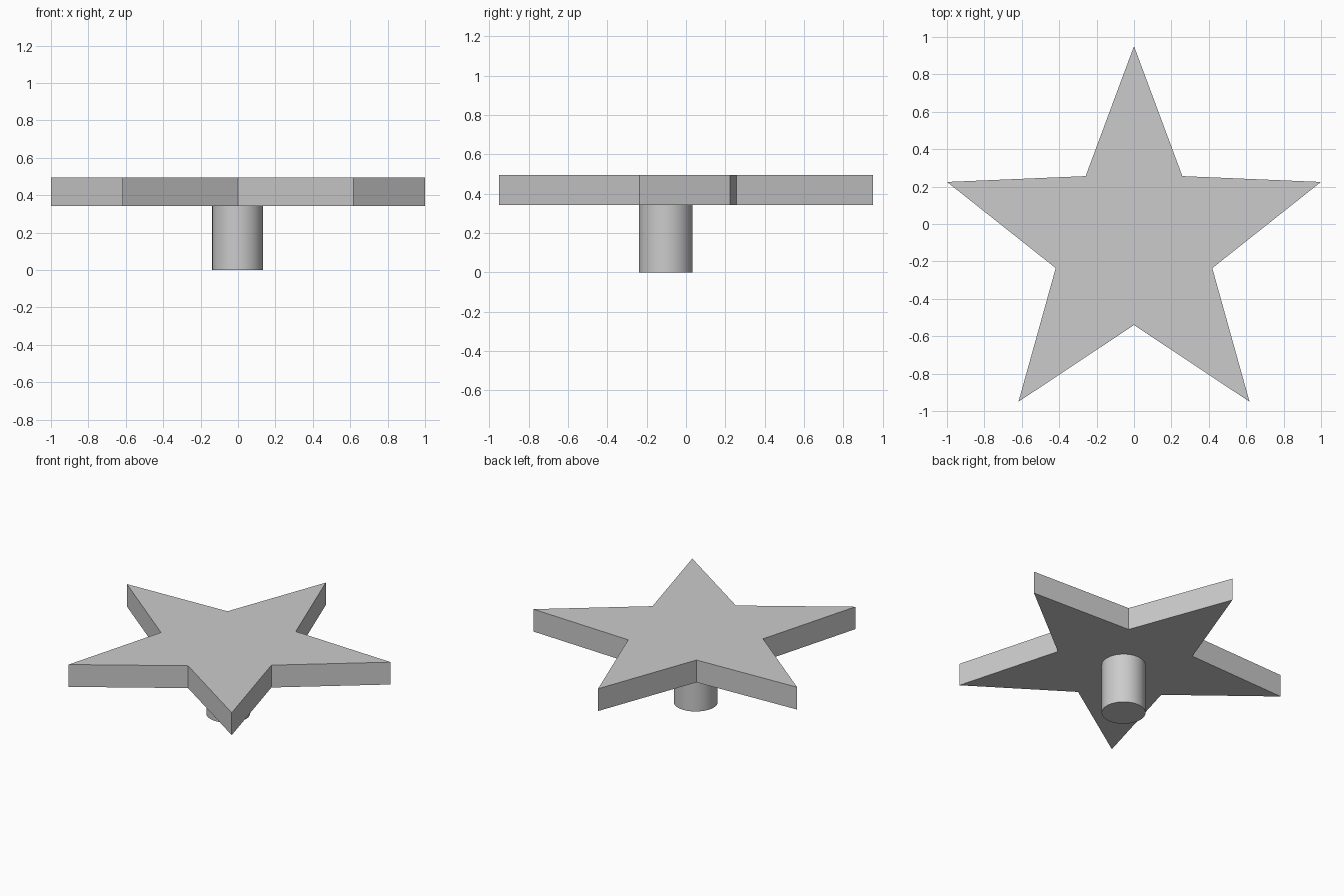
import bpy
import bmesh
from math import sin, cos, pi
from mathutils import Matrix

CENTRE_Y = -0.10
OUTER, INNER = 1.051, 0.44
BASE_Z, TOP_Z = 0.342, 0.495

cube = bpy.data.objects.get("Cube")
if cube:
    bpy.data.objects.remove(cube, do_unlink=True)

grey = bpy.data.materials.new("plain grey")
grey.use_nodes = True
colour = (0.6, 0.6, 0.6, 1)
grey.diffuse_color = colour
grey.node_tree.nodes["Principled BSDF"].inputs["Base Color"].default_value = colour


def add_object(name, bm):
    bmesh.ops.recalc_face_normals(bm, faces=bm.faces)
    mesh = bpy.data.meshes.new(name)
    bm.to_mesh(mesh)
    bm.free()
    mesh.materials.append(grey)
    obj = bpy.data.objects.new(name, mesh)
    bpy.context.collection.objects.link(obj)
    return obj


# Five-pointed star slab, extruded from its outline
bm = bmesh.new()
outline = []
for i in range(10):
    radius = INNER if i % 2 else OUTER
    angle = pi / 2 + i * pi / 5
    outline.append(bm.verts.new((radius * cos(angle), CENTRE_Y + radius * sin(angle), BASE_Z)))
face = bm.faces.new(outline)
top = bmesh.ops.extrude_face_region(bm, geom=[face], use_keep_orig=True)
bmesh.ops.translate(bm, vec=(0, 0, TOP_Z - BASE_Z),
                    verts=[v for v in top["geom"] if isinstance(v, bmesh.types.BMVert)])
add_object("star_plate", bm)

# Round peg under the star
bm = bmesh.new()
bmesh.ops.create_cone(bm, cap_ends=True, segments=48, radius1=0.136, radius2=0.136,
                      depth=BASE_Z, matrix=Matrix.Translation((-0.002, CENTRE_Y - 0.003, BASE_Z / 2)))
peg = add_object("peg", bm)
bpy.context.view_layer.objects.active = peg
peg.select_set(True)
bpy.ops.object.shade_smooth_by_angle()
